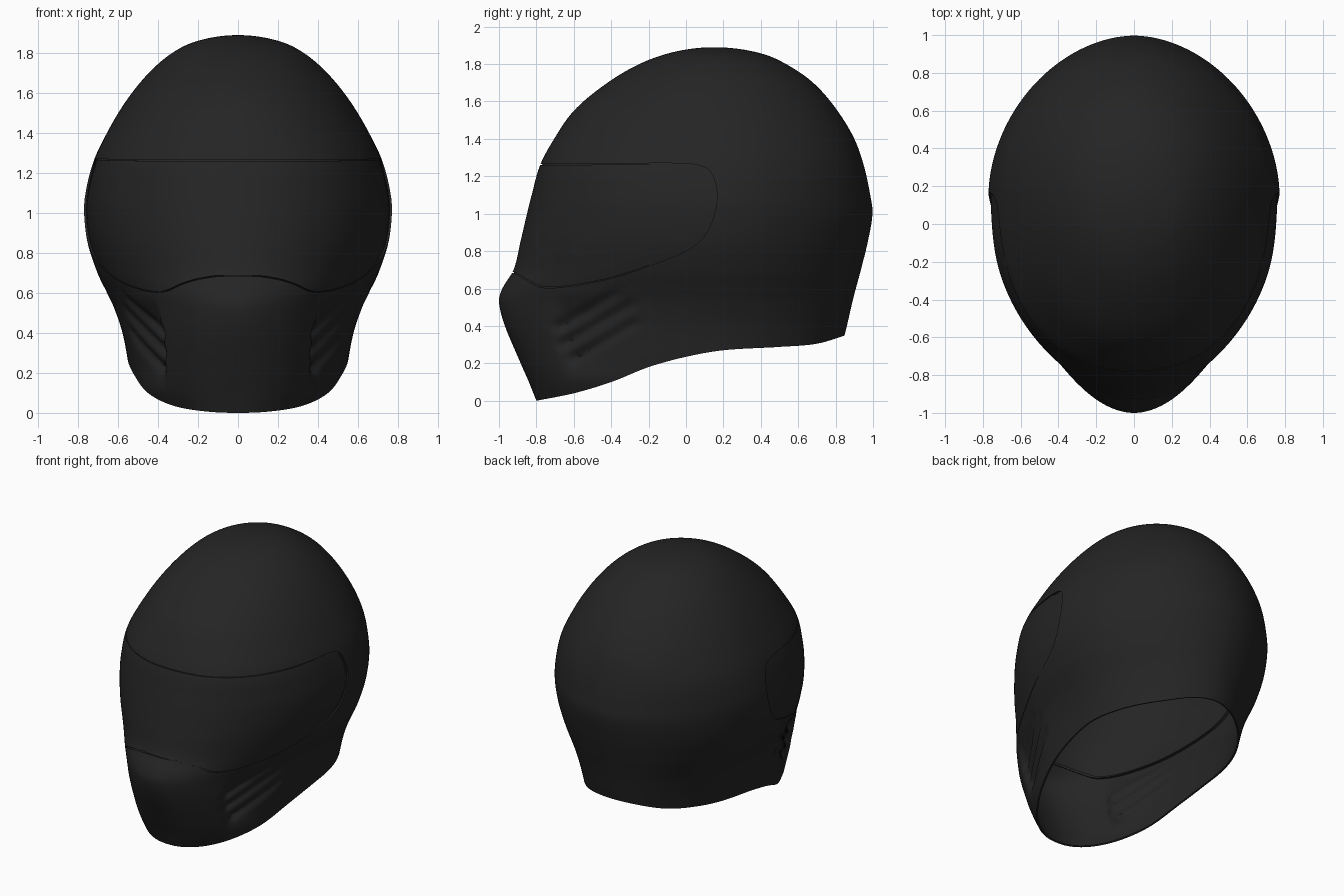
import bpy, bmesh, math
from mathutils import Vector

cube = bpy.data.objects.get("Cube")
if cube:
    bpy.data.objects.remove(cube, do_unlink=True)

COLUMNS, ROWS = 260, 190
TOP, MID_Y = 1.89, 0.15

# Horizontal sections: height, front y, back y, half width, front pointedness
SECTIONS = [
    (1.89, .15, .15, 0, 1), (1.85, -.12, .425, .235, 1), (1.8, -.25, .535, .33, 1),
    (1.7, -.42, .68, .447, .99), (1.55, -.6, .81, .567, .96), (1.4, -.705, .9, .656, .92),
    (1.26, -.78, .95, .722, .9), (1.1, -.825, .985, .763, .94), (1, -.85, .997, .77, .96),
    (.85, -.885, .972, .752, .98), (.7, -.922, .935, .703, 1), (.6, -.982, .908, .655, 1.04),
    (.53, -1, .89, .622, 1.05), (.4, -.968, .86, .578, .98), (.2, -.884, .81, .54, .91),
    (.1, -.84, .785, .52, .9), (0, -.8, .76, .47, .9)]
# Lower edge of the shell: y, z
RIM = [(-.8, 0), (-.6, .04), (-.4, .1), (-.2, .18), (0, .235),
       (.2, .27), (.5, .288), (.7, .305), (.86, .352)]
# Visor outline from the side: y, z
VISOR = [(-1.2, 1.262), (-.6, 1.266), (-.1, 1.27), (.05, 1.262), (.13, 1.225),
         (.165, 1.12), (.153, 1), (.1, .885), (0, .8), (-.2, .72), (-.4, .655),
         (-.6, .615), (-.72, .603), (-.79, .61), (-.85, .642), (-.905, .674),
         (-.95, .685), (-1.2, .69)]
# Cheek vents: start and end of each slot as (y, z)
VENTS = [((-.68, .4), (-.38, .57)), ((-.66, .31), (-.3, .51)), ((-.6, .23), (-.28, .41))]


def hermite(keys, u):
    """Smooth interpolation through (u, values...) rows."""
    u = min(max(u, keys[0][0]), keys[-1][0])
    i = 0
    while i < len(keys) - 2 and u > keys[i + 1][0]:
        i += 1

    def slope(j, k):
        lo, hi = keys[max(j - 1, 0)], keys[min(j + 1, len(keys) - 1)]
        return (hi[k] - lo[k]) / (hi[0] - lo[0])

    p, q = keys[i], keys[i + 1]
    h = q[0] - p[0]
    t = (u - p[0]) / h
    s = t * t * (3 - 2 * t)
    return [p[k] + (q[k] - p[k]) * s + h * t * (1 - t) *
            ((1 - t) * slope(i, k) - t * slope(i + 1, k)) for k in range(1, len(p))]


def smooth(a, b, v):
    t = min(max((v - a) / (b - a), 0), 1)
    return t * t * (3 - 2 * t)


# Square-root spacing keeps the crown round
KEYS = [(math.sqrt(TOP - z), *rest) for z, *rest in SECTIONS]


def section_point(angle, z):
    """Point on an egg-shaped section, and its outward direction."""
    front, back, width, power = hermite(KEYS, math.sqrt(max(TOP - z, 0)))
    s, c = math.sin(angle), math.cos(angle)
    length = MID_Y - front
    if c < 0:
        length, power = back - MID_Y, 1.07 - .05 * smooth(1, 1.3, z)
    x = width * math.copysign(abs(s) ** power, s)
    y = MID_Y - length * math.copysign(abs(c) ** power, c)
    normal = Vector((s * length, -c * width, 0))
    return Vector((x, y, z)), normal.normalized()


def cheek_depth(y, z):
    """Recess behind the chin, with three slanted slots."""
    if not (-.8 < y < -.1 and .08 < z < .68):
        return 0
    edge = -.72 + .2 * max(.4 - z, 0)
    depth = .024 * smooth(edge, edge + .06, y) * (1 - smooth(-.6, -.25, y))
    depth *= smooth(.1, .25, z) * (1 - smooth(.45, .58, z))
    for start, end in VENTS:
        a, b, p = Vector(start), Vector(end), Vector((y, z))
        t = min(max((p - a).dot(b - a) / (b - a).length_squared, 0), 1)
        gap = (p - a.lerp(b, t)).length
        depth += .027 * (1 - .5 * t) * math.exp(-(gap / .03) ** 2)
    return depth


def rim_height(angle):
    z = .2
    for _ in range(12):
        z = hermite(RIM, section_point(angle, z)[0].y)[0]
    return z


def add_object(name, bm):
    mesh = bpy.data.meshes.new(name)
    bm.to_mesh(mesh)
    bm.free()
    obj = bpy.data.objects.new(name, mesh)
    bpy.context.collection.objects.link(obj)
    return obj


def apply(obj, modifier):
    bpy.context.view_layer.objects.active = obj
    bpy.ops.object.modifier_apply(modifier=modifier.name)


def hull(name, thickness, inset=0, rear_inset=0):
    """Egg-shaped shell with a curved lower edge and wall thickness."""
    bm = bmesh.new()
    turns = [math.tau * c / COLUMNS for c in range(COLUMNS)]
    angles = [t - .4 * math.sin(t) for t in turns]  # denser towards the chin
    rims = [rim_height(a) for a in angles]
    rings = []
    for r in range(ROWS):
        f = math.sin(r / ROWS * math.pi / 2)
        ring = []
        for a, low in zip(angles, rims):
            p, n = section_point(a, low + (TOP - low) * f)
            depth = inset + cheek_depth(p.y, p.z) + rear_inset * smooth(-.3, .08, p.y)
            ring.append(bm.verts.new(p - n * depth))
        rings.append(ring)
    crown = bm.verts.new((0, MID_Y, TOP))
    for c in range(COLUMNS):
        d = (c + 1) % COLUMNS
        for low, high in zip(rings, rings[1:]):
            bm.faces.new((low[c], low[d], high[d], high[c]))
        bm.faces.new((rings[-1][c], rings[-1][d], crown))
    obj = add_object(name, bm)
    wall = obj.modifiers.new("wall", 'SOLIDIFY')
    wall.thickness = thickness
    wall.offset = -1
    apply(obj, wall)
    return obj


def visor_prism(scale):
    """Visor outline swept sideways through the whole shell."""
    keys = [(i, y, z) for i, (y, z) in enumerate(VISOR)]
    steps = 5
    outline = [hermite(keys, i / steps) for i in range((len(VISOR) - 1) * steps + 1)]
    centre = Vector((-.4, .93))
    bm = bmesh.new()
    verts = []
    for point in outline:
        y, z = centre + (Vector(point) - centre) * scale
        verts.append(bm.verts.new((-1.2, y, z)))
    face = bm.faces.new(verts)
    moved = bmesh.ops.extrude_face_region(bm, geom=[face])["geom"]
    bmesh.ops.translate(bm, vec=(2.4, 0, 0),
                        verts=[v for v in moved if isinstance(v, bmesh.types.BMVert)])
    bmesh.ops.recalc_face_normals(bm, faces=bm.faces)
    cutter = add_object("visor_cutter", bm)
    cutter.hide_render = True
    return cutter


def trim(obj, operation, scale):
    cutter = visor_prism(scale)
    cut = obj.modifiers.new("trim", 'BOOLEAN')
    cut.operation = operation
    cut.solver = 'MANIFOLD'
    cut.object = cutter
    apply(obj, cut)
    bpy.data.objects.remove(cutter, do_unlink=True)


black = bpy.data.materials.new("matte_black")
black.use_nodes = True
colour = (.018, .018, .018, 1)
black.diffuse_color = colour
black.node_tree.nodes["Principled BSDF"].inputs["Base Color"].default_value = colour

# Outer shell with the face opening
shell = hull("helmet_shell", .012)
trim(shell, 'DIFFERENCE', 1)

# Visor that fills the opening, leaving a fine seam
visor = hull("visor", .012, rear_inset=.012)
trim(visor, 'INTERSECT', .985)

# Narrow seal behind the seam
seal = hull("visor_seal", .02, inset=.01)
trim(seal, 'INTERSECT', 1.012)
trim(seal, 'DIFFERENCE', .978)

for part in (shell, visor, seal):
    part.data.materials.clear()
    part.data.materials.append(black)
    bpy.ops.object.select_all(action='DESELECT')
    part.select_set(True)
    bpy.context.view_layer.objects.active = part
    bpy.ops.object.shade_smooth_by_angle(angle=math.radians(35))
